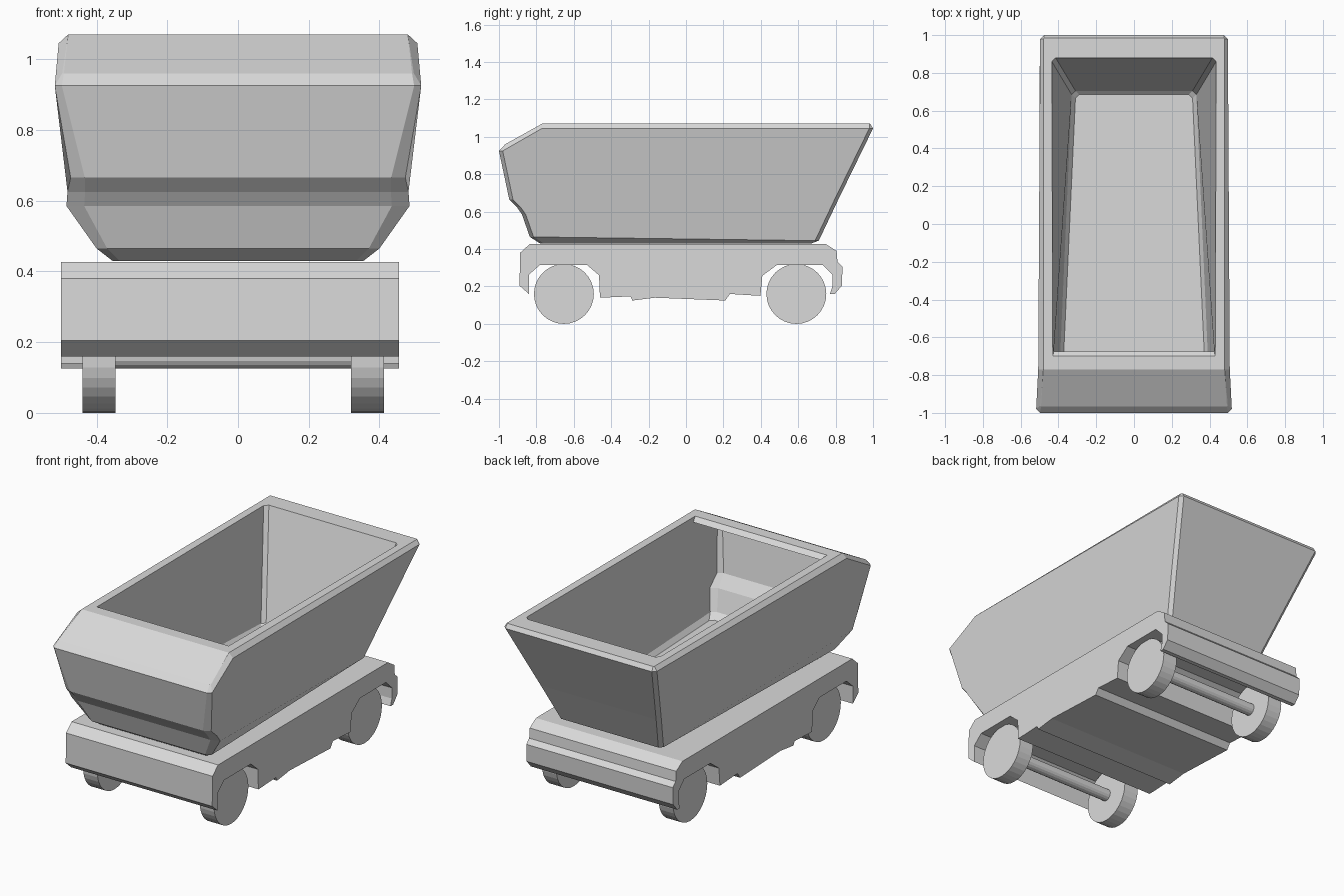
import bpy, bmesh, math
from mathutils import Matrix

cube = bpy.data.objects.get("Cube")
if cube:
    bpy.data.objects.remove(cube, do_unlink=True)

grey = bpy.data.materials.new("light_grey")
grey.use_nodes = True
colour = (0.7, 0.7, 0.7, 1)
grey.diffuse_color = colour
grey.node_tree.nodes["Principled BSDF"].inputs["Base Color"].default_value = colour


def finish(bm, name):
    bmesh.ops.recalc_face_normals(bm, faces=bm.faces[:])
    mesh = bpy.data.meshes.new(name)
    bm.to_mesh(mesh)
    bm.free()
    mesh.materials.append(grey)
    obj = bpy.data.objects.new(name, mesh)
    bpy.context.collection.objects.link(obj)


def extrude_profile(name, profile, x0, x1):
    """Side outline of (y, z) points, pulled across the width."""
    bm = bmesh.new()
    face = bm.faces.new([bm.verts.new((x0, y, z)) for y, z in profile])
    moved = bmesh.ops.extrude_face_region(bm, geom=[face])["geom"]
    bmesh.ops.translate(bm, vec=(x1 - x0, 0, 0),
                        verts=[v for v in moved if isinstance(v, bmesh.types.BMVert)])
    finish(bm, name)


def cylinder(name, x0, x1, y, z, radius, sides):
    bm = bmesh.new()
    place = Matrix.Translation(((x0 + x1) / 2, y, z)) @ Matrix.Rotation(math.pi / 2, 4, "Y")
    bmesh.ops.create_cone(bm, cap_ends=True, segments=sides, radius1=radius,
                          radius2=radius, depth=x1 - x0, matrix=place)
    finish(bm, name)


def ring(front, back, shoulder=None):
    """Ten-point loop. front and back are (half width, y, z, chamfer width);
    the shoulder is a side point, merged with the front corner if not given."""
    wf, yf, zf, cf = front
    wb, yb, zb, cb = back
    front_side = (wf, yf + min(cf, .02), zf)
    half = [(wf - cf, yf, zf), front_side, shoulder or front_side,
            (wb, yb - min(cb, .02), zb), (wb - cb, yb, zb)]
    return half + [(-x, y, z) for x, y, z in reversed(half)]


def back_outside(z):
    """Corner of the straight, sloping outer tail wall at a height."""
    t = (z - .445) / .6
    return (.337 + .16 * t, .71 + .285 * t, z, .02)


def back_inside(z):
    t = (z - .47) / .6
    return (.33 + .105 * t, .705 + .175 * t, z, .02)


def loft(name, rings, flat_groups):
    """Skin the rings and cap both ends; each flat group of rings
    has one single face on each side."""
    bm = bmesh.new()
    known = {}

    def vert(co):
        key = tuple(round(v, 4) for v in co)
        if key not in known:
            known[key] = bm.verts.new(key)
        return known[key]

    def add(points):
        corners = list(dict.fromkeys(vert(p) for p in points))
        if len(corners) > 2:
            bm.faces.new(corners)

    for k in range(len(rings) - 1):
        low, high = rings[k], rings[k + 1]
        flat = any(a <= k < b for a, b in flat_groups)
        for i in range(10):
            if not (flat and i in (1, 2, 6, 7)):
                j = (i + 1) % 10
                add((low[i], low[j], high[j], high[i]))
    for a, b in flat_groups:
        group = rings[a:b + 1]
        for nose, shoulder, tail in ((1, 2, 3), (8, 7, 6)):
            add([r[nose] for r in group] + [group[-1][shoulder]]
                + [r[tail] for r in reversed(group)] + [group[0][shoulder]])
    add(rings[0])
    add(rings[-1])
    finish(bm, name)


# Hopper: outside from the base up, over the sloping hood and rim, then down inside
outside = [
    ring((.355, -.78, .43, .02), (.315, .67, .43, .02)),
    ring((.40, -.835, .465, .03), back_outside(.445)),
    ring((.485, -.877, .585, .05), back_outside(.585)),
    ring((.482, -.905, .625, .05), back_outside(.625)),
    ring((.473, -.945, .665, .04), back_outside(.665)),
    ring((.518, -1.0, .925, .02), (.497, 1.0, 1.045, .02), (.507, -.77, 1.045)),
]
rim_back = (.48, .985, 1.07, .005)
rim_shoulder = (.48, -.77, 1.07)
rim = [
    ring((.497, -.967, .96, .005), rim_back, rim_shoulder),
    ring((.48, -.77, 1.07, 0), rim_back, rim_shoulder),
]
inside = [
    ring((.43, -.70, 1.07, 0), back_inside(1.07)),
    ring((.425, -.675, 1.045, 0), back_inside(1.045)),
    ring((.44, -.94, .91, .02), back_inside(.91)),
    ring((.415, -.90, .67, .03), back_inside(.67)),
    ring((.425, -.85, .60, .04), back_inside(.60)),
    ring((.395, -.81, .48, .03), back_inside(.47)),
    ring((.375, -.77, .45, .02), (.31, .685, .45, .02)),
]
first_inside = len(outside) + len(rim)
loft("hopper", outside + rim + inside, [(1, 5), (first_inside, first_inside + 5)])

# Chassis: one outline with both wheel arches and a stepped belly
outline = [
    (-.89, .204), (-.887, .38), (-.835, .427), (.747, .427), (.805, .39),
    (.81, .332), (.837, .306), (.833, .204), (.795, .16), (.77, .16),
    (.783, .20), (.783, .263), (.73, .316), (.487, .316), (.408, .257),
    (.398, .15), (.235, .16), (.21, .125), (-.167, .14), (-.287, .125),
    (-.297, .147), (-.46, .14), (-.465, .26), (-.53, .316), (-.78, .316),
    (-.84, .263), (-.84, .16),
]
extrude_profile("chassis", outline, -.50, .455)

# Wheels and axles
for end, y in (("front", -.653), ("rear", .59)):
    cylinder(end + "_right_wheel", -.44, -.347, y, .16, .16, 32)
    cylinder(end + "_left_wheel", .32, .413, y, .16, .16, 32)
    cylinder(end + "_axle", -.36, .335, y, .16, .035, 16)
